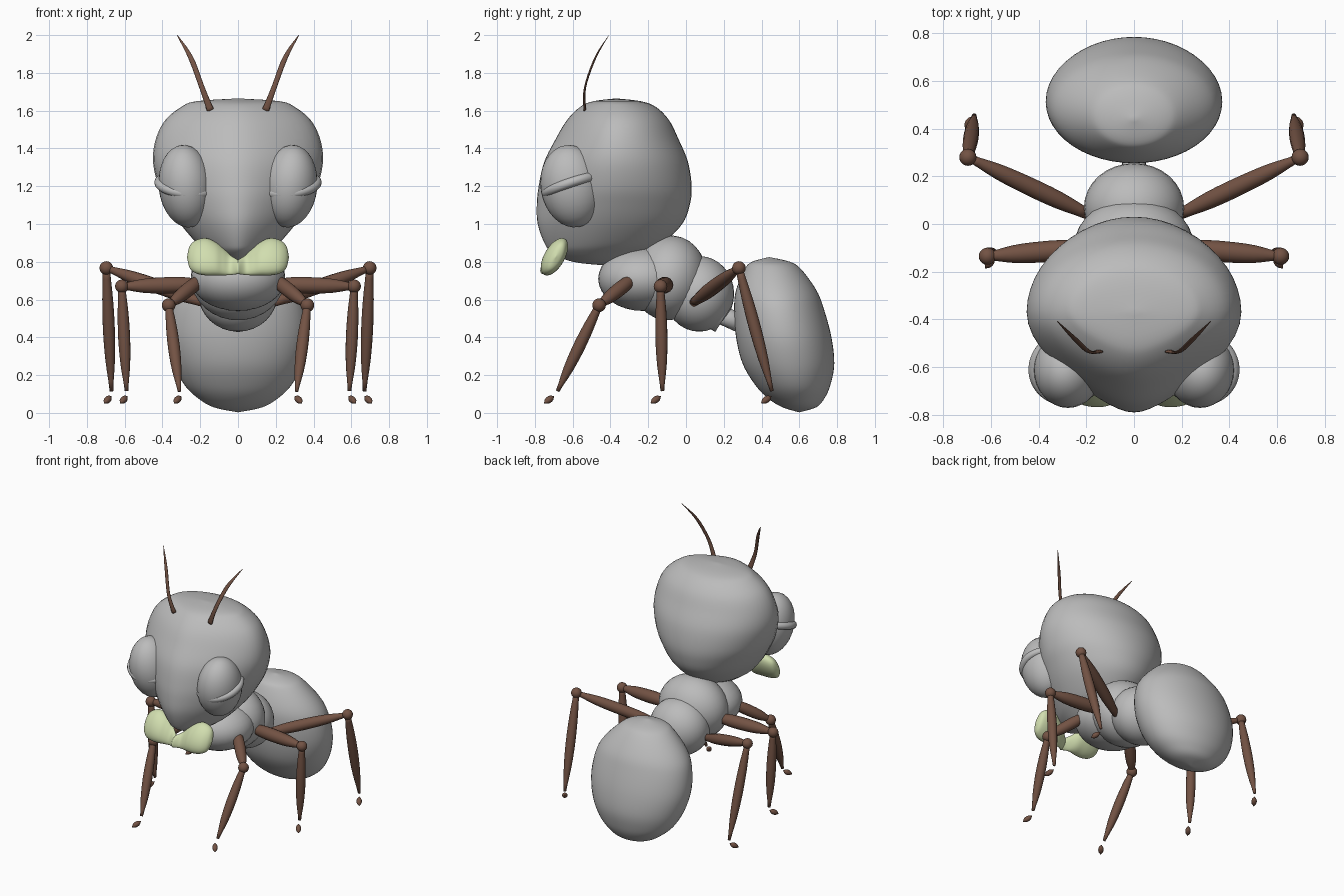
import bpy, bmesh
from math import sin, cos, pi
from mathutils import Vector, Euler

if "Cube" in bpy.data.objects:
    bpy.data.objects.remove(bpy.data.objects["Cube"])


def material(name, rgb):
    m = bpy.data.materials.new(name)
    m.use_nodes = True
    m.diffuse_color = (*rgb, 1)
    m.node_tree.nodes["Principled BSDF"].inputs["Base Color"].default_value = (*rgb, 1)
    return m


GREY = material("body grey", (0.5, 0.5, 0.5))
BROWN = material("limb brown", (0.17, 0.085, 0.057))
GREEN = material("mandible green", (0.64, 0.73, 0.43))


def finish(name, bm, mat):
    bmesh.ops.remove_doubles(bm, verts=bm.verts, dist=0.0004)
    bmesh.ops.recalc_face_normals(bm, faces=bm.faces)
    mesh = bpy.data.meshes.new(name)
    bm.to_mesh(mesh)
    bm.free()
    for p in mesh.polygons:
        p.use_smooth = True
    mesh.materials.append(mat)
    obj = bpy.data.objects.new(name, mesh)
    bpy.context.collection.objects.link(obj)
    return obj


def loft(name, rings, mat):
    """Skin a list of equal closed rings and cap both ends."""
    bm = bmesh.new()
    vs = [[bm.verts.new(p) for p in ring] for ring in rings]
    n = len(vs[0])
    for a, b in zip(vs, vs[1:]):
        for i in range(n):
            j = (i + 1) % n
            bm.faces.new((a[i], a[j], b[j], b[i]))
    bm.faces.new(vs[0])
    bm.faces.new(vs[-1])
    return finish(name, bm, mat)


def smooth_rows(rows, steps=5):
    """Spline through rows of numbers."""
    rows = [Vector(r) for r in rows]
    pts = [rows[0]] + rows + [rows[-1]]
    out = []
    for a, b, c, d in zip(pts, pts[1:], pts[2:], pts[3:]):
        for k in range(steps):
            t = k / steps
            out.append(b + (c - a) * (t / 2) + (a * 2 - b * 5 + c * 4 - d) * (t * t / 2)
                       + (b * 3 - a - c * 3 + d) * (t ** 3 / 2))
    return out + [rows[-1]]


def section_body(name, rows, narrow=0.0):
    """Rows: height, half width, front y, back y; narrow pinches the front."""
    rings = []
    for z, w, y0, y1 in smooth_rows(rows):
        ring = []
        for k in range(48):
            a = 2 * pi * k / 48
            s = sin(a)
            pinch = 1 - narrow * min(s, 0) ** 2
            ring.append((max(w, 0) * cos(a) * pinch, (y0 + y1) / 2 + s * (y1 - y0) / 2, z))
        rings.append(ring)
    return loft(name, rings, GREY)


def ellipsoid(name, loc, size, mat, rot=(0, 0, 0), seg=32):
    bm = bmesh.new()
    bmesh.ops.create_uvsphere(bm, u_segments=seg, v_segments=seg // 2, radius=1)
    turn = Euler(rot).to_matrix()
    for v in bm.verts:
        v.co = turn @ (v.co * Vector(size)) + Vector(loc)
    return finish(name, bm, mat)


def spindle(name, a, b, radius, mat, shape, seg=14):
    """Tapered limb from a to b; shape lists relative radii along it."""
    a, b = Vector(a), Vector(b)
    turn = (b - a).to_track_quat('Z', 'Y')
    rings = []
    for k, (f,) in enumerate(shape):
        centre = a.lerp(b, k / (len(shape) - 1))
        rings.append([centre + turn @ Vector((cos(2 * pi * i / seg), sin(2 * pi * i / seg), 0)) * f * radius
                      for i in range(seg)])
    return loft(name, rings, mat)


def taper(*values):
    return [(v[0],) for v in smooth_rows([(f, 0) for f in values], 3)]


# Head, wide above and pinched toward the face
section_body("head", [
    (0.78, 0, -0.42, -0.42), (0.80, 0.08, -0.60, -0.32), (0.85, 0.16, -0.71, -0.21),
    (0.90, 0.22, -0.75, -0.12), (1.0, 0.305, -0.785, -0.02), (1.1, 0.37, -0.79, 0.02),
    (1.2, 0.42, -0.78, 0.03), (1.33, 0.45, -0.75, 0.01), (1.45, 0.435, -0.69, -0.04),
    (1.55, 0.385, -0.63, -0.09), (1.62, 0.30, -0.56, -0.16), (1.65, 0.22, -0.49, -0.24),
    (1.665, 0, -0.37, -0.37)], narrow=0.35)

# Abdomen
section_body("abdomen", [
    (0.003, 0, 0.60, 0.60), (0.03, 0.13, 0.51, 0.69), (0.08, 0.215, 0.43, 0.735),
    (0.15, 0.285, 0.365, 0.765), (0.26, 0.34, 0.30, 0.785), (0.4, 0.37, 0.265, 0.77),
    (0.55, 0.355, 0.255, 0.73), (0.65, 0.305, 0.265, 0.69), (0.76, 0.20, 0.31, 0.61),
    (0.80, 0.13, 0.35, 0.55), (0.825, 0, 0.44, 0.44)])

# Thorax and waist
ellipsoid("front_thorax", (0, -0.23, 0.71), (0.25, 0.235, 0.17), GREY)
ellipsoid("middle_thorax", (0, -0.09, 0.715), (0.25, 0.2, 0.225), GREY, (-0.15, 0, 0))
ellipsoid("rear_thorax", (0, 0.07, 0.63), (0.21, 0.185, 0.2), GREY)
spindle("waist", (0, 0.09, 0.57), (0, 0.2, 0.50), 0.085, GREY, [(1,), (1,)], 24)
spindle("waist_link", (0, 0.12, 0.55), (0, 0.34, 0.45), 0.05, GREY, [(1,), (1,)], 20)

# Hip, knee, ankle and foot positions of the left legs
LEGS = {
    "front": ((0.18, -0.27, 0.72), (0.367, -0.46, 0.57), (0.31, -0.68, 0.115), (0.32, -0.725, 0.07)),
    "middle": ((0.17, -0.10, 0.68), (0.615, -0.135, 0.67), (0.59, -0.125, 0.115), (0.605, -0.16, 0.07)),
    "rear": ((0.19, 0.04, 0.585), (0.697, 0.28, 0.767), (0.67, 0.455, 0.115), (0.69, 0.425, 0.07)),
}

for side, label in ((1, "left"), (-1, "right")):
    def flip(p):
        return Vector((p[0] * side, p[1], p[2]))

    # Eye with its lid rim
    ellipsoid(label + "_eye", flip((0.275, -0.605, 1.2)), (0.145, 0.165, 0.22), GREY,
              (0.16, 0.11 * side, 0))
    rim = []
    tilt = Euler((0.32, -0.12 * side, 0)).to_matrix()
    for i in range(49):
        a = 2 * pi * i / 48
        out = Vector((cos(a), sin(a), 0))
        rim.append([flip((0.278, -0.605, 1.205))
                    + tilt @ (out * (0.14 + 0.026 * cos(b)) + Vector((0, 0, 0.026 * sin(b))))
                    for b in [2 * pi * k / 12 for k in range(12)]])
    bm = bmesh.new()
    rows = [[bm.verts.new(p) for p in ring] for ring in rim]
    for r, s in zip(rows, rows[1:]):
        for i in range(12):
            bm.faces.new((r[i], r[i - 1], s[i - 1], s[i]))
    finish(label + "_eye_rim", bm, GREY)

    # Antenna, a thin curved blade
    path = smooth_rows([(0.145, -0.535, 1.60, 0.019), (0.19, -0.535, 1.72, 0.014),
                        (0.25, -0.48, 1.88, 0.013), (0.322, -0.408, 2.0, 0.002)])
    loft(label + "_antenna", [
        [flip((x + r * cos(a) * 0.91, y + r * sin(a) * 0.4, z - r * cos(a) * 0.42))
         for a in [2 * pi * k / 12 for k in range(12)]] for x, y, z, r in path], BROWN)

    # Mandible: rows of x, front y, back y, bottom z, top z
    jaw = smooth_rows([(0.0, -0.745, -0.69, 0.735, 0.81), (0.04, -0.715, -0.67, 0.73, 0.835),
                       (0.08, -0.73, -0.65, 0.728, 0.875), (0.12, -0.75, -0.64, 0.728, 0.905),
                       (0.17, -0.755, -0.635, 0.728, 0.925), (0.22, -0.745, -0.64, 0.738, 0.915),
                       (0.255, -0.72, -0.655, 0.765, 0.885), (0.27, -0.69, -0.69, 0.825, 0.825)])
    rings = []
    for x, y0, y1, z0, z1 in jaw:
        ring = []
        for k in range(28):
            a = 2 * pi * k / 28
            z = (z0 + z1) / 2 + sin(a) * (z1 - z0) / 2
            y = (y0 + y1) / 2 + cos(a) * (y1 - y0) / 2 + 0.4 * (z - 0.83)
            ring.append(flip((x, y, z)))
        rings.append(ring)
    loft(label + "_mandible", rings, GREEN)

    # Legs
    for pair, joints in LEGS.items():
        hip, knee, ankle, foot = map(flip, joints)
        part = f"{label}_{pair}_"
        thick = 0.044 if pair == "middle" else 0.038
        spindle(part + "upper_leg", hip, knee, thick, BROWN, taper(0.6, 0.95, 1, 0.85, 0.4))
        ellipsoid(part + "knee", knee, (0.036,) * 3, BROWN, seg=20)
        spindle(part + "lower_leg", knee, ankle, 0.032, BROWN, taper(0.6, 0.9, 1, 0.8, 0.3))
        toe = flip((0.018, -0.026, -0.018))
        spindle(part + "foot", foot - toe, foot + toe, 0.018, BROWN, taper(0.1, 0.8, 1, 0.8, 0.1))
